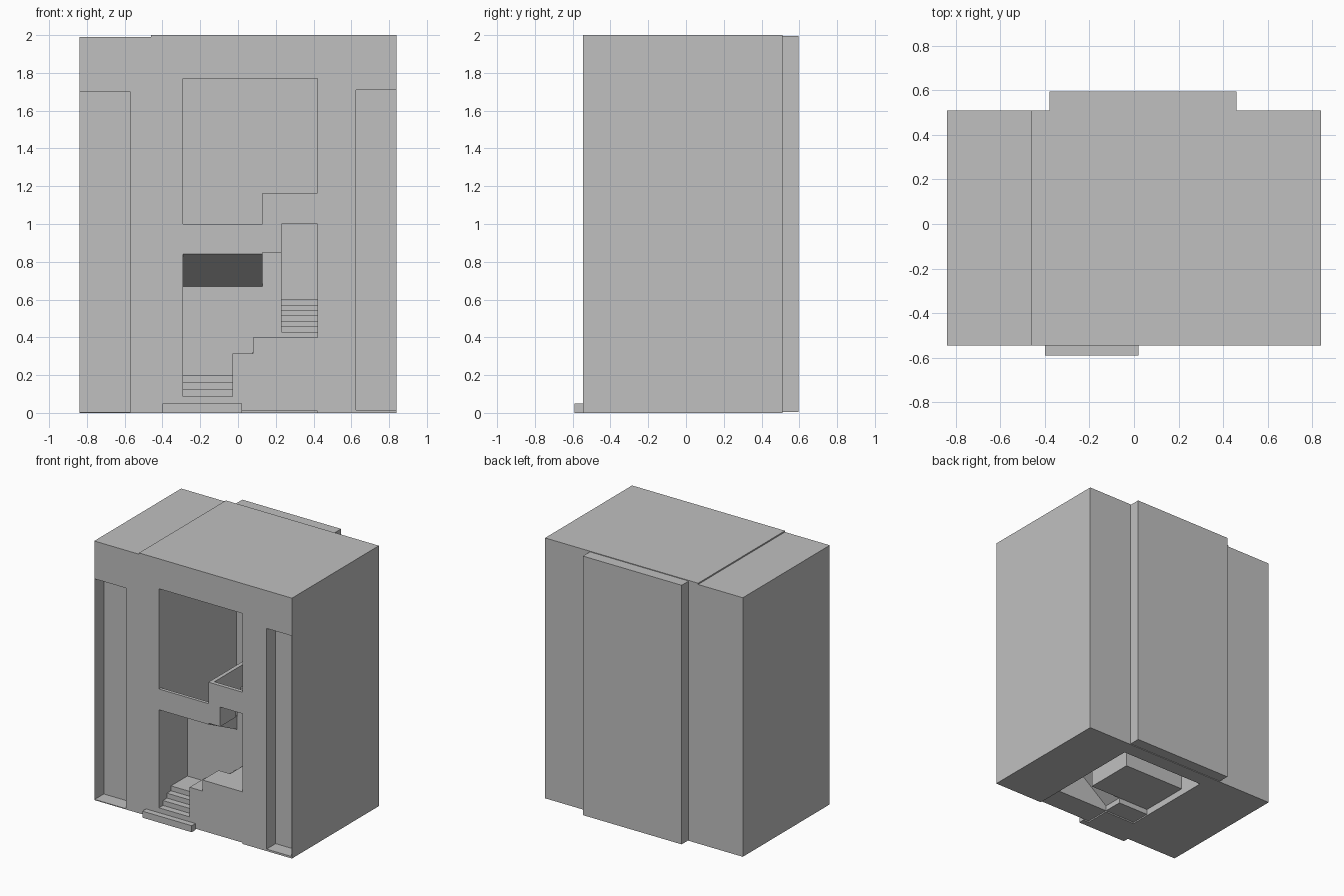
import bpy, bmesh

if "Cube" in bpy.data.objects:
    bpy.data.objects.remove(bpy.data.objects["Cube"])

stone = bpy.data.materials.new("grey_stone")
stone.diffuse_color = (0.53, 0.53, 0.53, 1)
stone.use_nodes = True
stone.node_tree.nodes["Principled BSDF"].inputs["Base Color"].default_value = stone.diffuse_color


def prism(name, pts, axis, a, b):
    """Extrude a 2D profile (u, z) along axis from a to b."""
    bm = bmesh.new()
    place = (lambda u, z: (a, u, z)) if axis == 'x' else (lambda u, z: (u, a, z))
    face = bm.faces.new([bm.verts.new(place(u, z)) for u, z in pts])
    ext = bmesh.ops.extrude_face_region(bm, geom=[face])
    move = (b - a, 0, 0) if axis == 'x' else (0, b - a, 0)
    bmesh.ops.translate(bm, vec=move, verts=[v for v in ext['geom'] if isinstance(v, bmesh.types.BMVert)])
    bmesh.ops.recalc_face_normals(bm, faces=bm.faces)
    me = bpy.data.meshes.new(name)
    bm.to_mesh(me)
    bm.free()
    me.materials.append(stone)
    ob = bpy.data.objects.new(name, me)
    bpy.context.collection.objects.link(ob)
    return ob


def box(name, x0, x1, y0, y1, z0, z1):
    return prism(name, [(y0, z0), (y1, z0), (y1, z1), (y0, z1)], 'x', x0, x1)


def stairs(name, axis, a, b, u0, u1, z0, z1, n, soffit):
    """Flight running from u0 to u1, climbing z0 to z1; soffit lists underside points from the far end back."""
    pts = []
    for i in range(n):
        z = z0 + (z1 - z0) * (i + 1) / n
        pts += [(u0 + (u1 - u0) * i / n, z), (u0 + (u1 - u0) * (i + 1) / n, z)]
    return prism(name, pts + soffit, axis, a, b)


# Main block, cut by the stairwell, two side recesses and the lower roof strip
body = box("building_block", -.84, .84, -.545, .51, 0, 2)
cutters = [
    box("stairwell_cutter", -.29, .42, -.7, .395, -.1, 1.77),
    box("left_recess_cutter", -.836, -.57, -.7, -.435, .006, 1.70),
    box("right_recess_cutter", .625, .836, -.7, -.435, .015, 1.71),
    box("roof_strip_cutter", -1, -.46, -1, 1, 1.99, 2.2),
]
bpy.context.view_layer.objects.active = body
for c in cutters:
    c.hide_render = True
    m = body.modifiers.new("cut", 'BOOLEAN')
    m.operation, m.solver, m.object = 'DIFFERENCE', 'EXACT', c
    bpy.ops.object.modifier_apply(modifier=m.name)
for c in cutters:
    bpy.data.objects.remove(c)

# Back projection and front doorstep
box("back_projection", -.38, .46, .51, .595, .005, 1.995)
box("doorstep", -.40, .02, -.59, -.545, 0, .05)

# First flight and solid front blocks
stairs("first_flight", 'x', -.29, -.03, -.545, -.35, .05, .20, 4, [(-.35, 0), (-.545, 0)])
box("first_landing", -.29, -.03, -.35, -.2, .01, .20)
box("low_parapet", -.03, .08, -.545, -.35, .01, .315)
box("high_parapet", .08, .42, -.545, -.35, .01, .40)

# Passage steps along the core, then the right flight going back
stairs("passage_steps", 'y', -.35, -.2, -.03, .23, .20, .40, 5, [(.23, .25), (-.03, .05)])
box("right_landing", .23, .42, -.35, -.2, .25, .40)
stairs("right_flight", 'x', .23, .42, -.2, .19, .40, .60, 7, [(.19, .50), (-.2, .30)])
box("back_landing", -.29, .42, .19, .395, .50, .60)

# Central core between the flights
prism("core", [(-.2, .05), (.19, .05), (.19, .50), (-.2, .69)], 'x', -.29, .13)
box("core_wall", .13, .23, -.2, .19, .05, 1.0)

# Upper flight climbing to the front, with its balcony panel
stairs("upper_flight", 'x', -.29, .13, .19, -.53, .58, .92, 11,
       [(-.53, .84), (-.545, .84), (-.2, .67), (.19, .48)])
box("balcony_panel", -.29, .13, -.545, -.52, .84, 1.0)

# Raised corner balcony
box("corner_beam", .13, .23, -.545, -.35, .85, 1.0)
box("corner_floor", .13, .42, -.545, -.35, 1.0, 1.02)
box("corner_front_wall", .13, .42, -.545, -.515, 1.0, 1.165)
box("corner_side_wall", .13, .16, -.515, .19, .85, 1.165)
